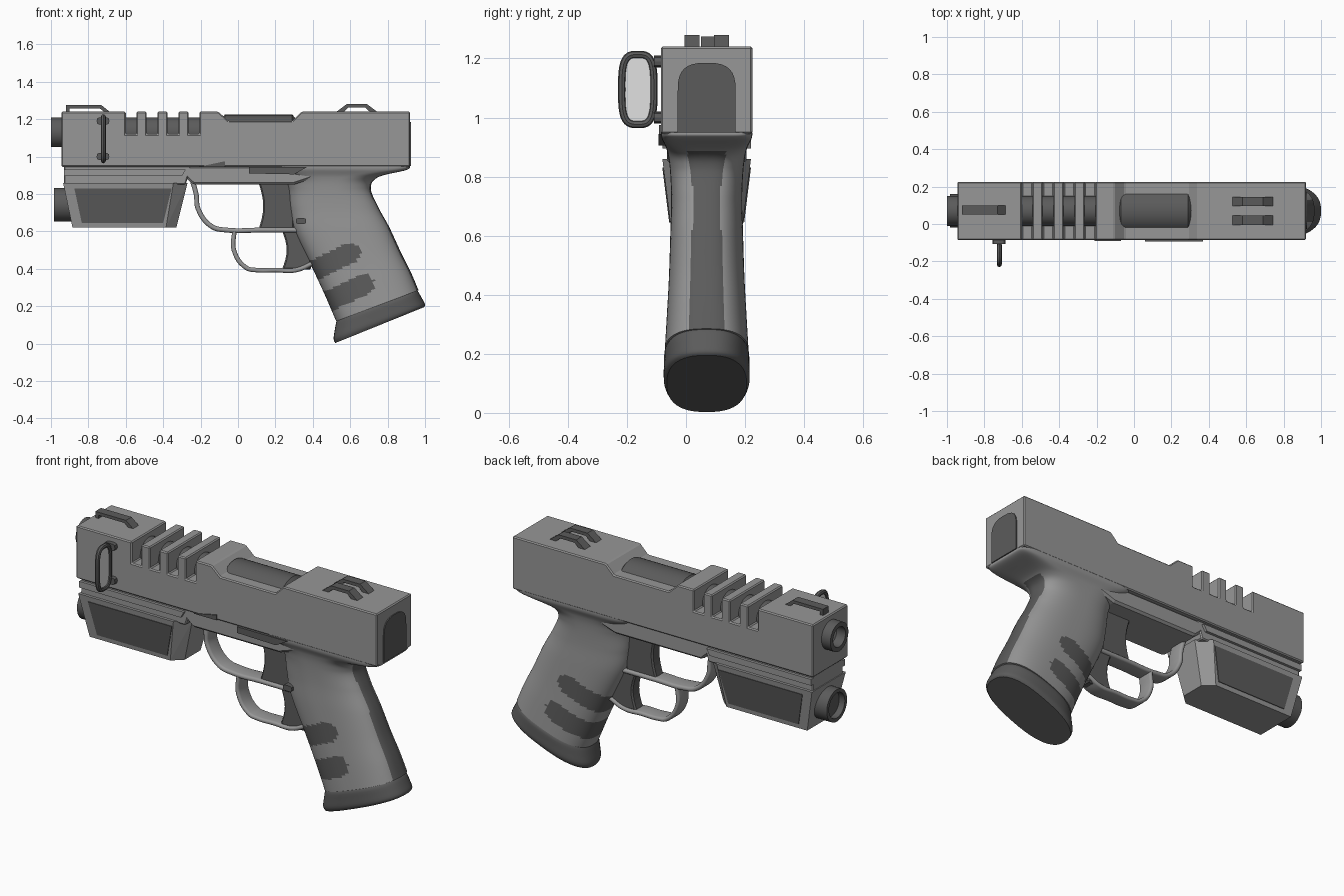
import bpy, bmesh, math
from mathutils import Vector

if "Cube" in bpy.data.objects:
    bpy.data.objects.remove(bpy.data.objects["Cube"])

MID = .07      # centre plane of the body in y
HALF = .155    # half width of the slide


def material(name, value):
    m = bpy.data.materials.new(name)
    m.use_nodes = True
    colour = (value, value, value, 1)
    m.diffuse_color = colour
    m.node_tree.nodes["Principled BSDF"].inputs["Base Color"].default_value = colour
    return m


grey = material("steel grey", .31)
dark = material("dark grey", .105)
pale = material("pale lens", .75)


def finish(name, bm, mats, smooth=False, bevel=0):
    bmesh.ops.recalc_face_normals(bm, faces=bm.faces)
    mesh = bpy.data.meshes.new(name)
    bm.to_mesh(mesh)
    bm.free()
    for m in mats:
        mesh.materials.append(m)
    if smooth:
        mesh.shade_smooth()
        mesh.set_sharp_from_angle(angle=math.radians(35))
    ob = bpy.data.objects.new(name, mesh)
    bpy.context.collection.objects.link(ob)
    if bevel:
        mod = ob.modifiers.new("edge", "BEVEL")
        mod.width = bevel
        mod.segments = 1
        mod.limit_method = "ANGLE"
    return ob


def prism(name, pts, lo, hi, mat, axis="y", bevel=0):
    """Extrude a side profile along y, or a cross profile along x."""
    place = (lambda a, b, d: (a, d, b)) if axis == "y" else (lambda a, b, d: (d, a, b))
    bm = bmesh.new()
    rings = [[bm.verts.new(place(a, b, d)) for a, b in pts] for d in (lo, hi)]
    bridge(bm, rings)
    return finish(name, bm, [mat], bevel=bevel)


def bridge(bm, rings, closed=False):
    pairs = list(zip(rings, rings[1:] + rings[:1] if closed else rings[1:]))
    for a, b in pairs:
        for i in range(len(a)):
            j = (i + 1) % len(a)
            bm.faces.new((a[i], a[j], b[j], b[i]))
    if not closed:
        bm.faces.new(rings[0])
        bm.faces.new(rings[-1])


def hull(name, pts, mat):
    bm = bmesh.new()
    for p in pts:
        bm.verts.new(p)
    bmesh.ops.convex_hull(bm, input=bm.verts)
    return finish(name, bm, [mat])


def lathe(name, profile, z, mat, closed=False):
    """Spin (x, radius) points around a lengthwise axis."""
    bm = bmesh.new()
    turn = [i * math.tau / 32 for i in range(32)]
    rings = [[bm.verts.new((x, MID + r * math.cos(t), z + r * math.sin(t))) for t in turn]
             for x, r in profile]
    bridge(bm, rings, closed)
    return finish(name, bm, [mat], smooth=True)


def power(v, e):
    return math.copysign(abs(v) ** e, v)


def oval(cy, cz, hy, hz, e, n=32):
    angles = [i * math.tau / n for i in range(n)]
    return [(cy + hy * power(math.cos(t), e), cz + hz * power(math.sin(t), e)) for t in angles]


def catmull(a, b, c, d, t):
    return [.5 * (2 * q + (r - p) * t + (2 * p - 5 * q + 4 * r - s) * t * t
                  + (3 * q - p - 3 * r + s) * t ** 3) for p, q, r, s in zip(a, b, c, d)]


def loft(sections, steps, sides):
    """Skin tilted ovals: front x, front z, back x, back z, half width, squareness."""
    rows, last = [], len(sections) - 1
    for i in range(last):
        four = [sections[max(0, min(last, i + k))] for k in (-1, 0, 1, 2)]
        rows += [catmull(*four, s / steps) for s in range(steps)]
    rows.append(sections[-1])
    bm = bmesh.new()
    rings = []
    for fx, fz, bx, bz, w, n in rows:
        ring = []
        for u, v in oval(0, 0, 1, 1, 2 / n, sides):
            ring.append(bm.verts.new(((fx + bx + u * (bx - fx)) / 2, MID + w * v,
                                      (fz + bz + u * (bz - fz)) / 2)))
        rings.append(ring)
    bridge(bm, rings)
    bm.normal_update()
    return bm


def curve(name, pts, mat, thick, depth=0, closed=False):
    """Bent band in the side plane, or a closed round loop."""
    cu = bpy.data.curves.new(name, "CURVE")
    cu.dimensions = "3D" if closed else "2D"
    cu.fill_mode = "FULL" if closed else "NONE"
    cu.bevel_depth, cu.bevel_resolution, cu.extrude = thick, 2, depth
    sp = cu.splines.new("BEZIER")
    sp.bezier_points.add(len(pts) - 1)
    sp.use_cyclic_u = closed
    sp.resolution_u = 6
    for bp, (a, b) in zip(sp.bezier_points, pts):
        bp.co = (0, a, b) if closed else (a, b, 0)
        bp.handle_left_type = bp.handle_right_type = "AUTO"
    tmp = bpy.data.objects.new(name + "_path", cu)
    mesh = bpy.data.meshes.new_from_object(tmp)
    bpy.data.objects.remove(tmp)
    bm = bmesh.new()
    bm.from_mesh(mesh)
    bpy.data.meshes.remove(mesh)
    for v in bm.verts:
        x, y, z = v.co
        v.co = (x - .72, y, z) if closed else (x, MID - z, y)
    for f in bm.faces:
        f.material_index = 0
    return finish(name, bm, [mat], smooth=True)


# Slide with four vents and the ejection cut
top, bottom = 1.24, .945
outline = [(-.945, bottom), (-.945, top)]
for i in range(4):
    x = -.6 + i * .112
    outline += [(x, top), (x, 1.12), (x + .058, 1.12), (x + .058, top)]
outline += [(-.105, top), (-.05, 1.19), (.29, 1.19), (.34, top), (.92, top), (.92, bottom)]
prism("slide", outline, MID - HALF, MID + HALF, grey, bevel=.006)
lathe("chamber_hood", [(-.1, .1), (-.07, .135), (.29, .135), (.32, .1)], 1.09, dark)
arch = [(MID - .098, .95)] + [p for p in reversed(oval(MID, 1.09, .098, .095, .7)) if p[1] >= 1.09]
prism("slide_end_plate", arch + [(MID + .098, .95)], .917, .926, dark, "x")

# Barrel with an open muzzle
lathe("barrel", [(-1, .08), (-.1, .08), (-.1, .055), (-1, .055)], 1.13, dark, closed=True)

# Sights
prism("front_sight", [(-.92, 1.235), (-.92, 1.275), (-.73, 1.275), (-.68, 1.235), (-.71, 1.235),
                      (-.74, 1.258), (-.9, 1.258), (-.9, 1.235)], .05, .1, dark)
for side, y in (("right", -.005), ("left", .095)):
    prism(side + "_rear_sight", [(.52, 1.235), (.58, 1.28), (.69, 1.28), (.75, 1.235), (.71, 1.235),
                                 (.68, 1.262), (.59, 1.262), (.56, 1.235)], y, y + .05, dark)

# Side loop with its lens and clips
loop = (-.163, 1.095, .054, .118)
curve("side_loop", oval(*loop, .6, 24), dark, .013, closed=True)
prism("loop_lens", oval(*loop, .6, 24), -.724, -.716, pale, "x")
for place, z in (("lower", 1.0), ("upper", 1.19)):
    prism(place + "_loop_clip", oval(-.722, z, .034, .02, .6, 12), -.108, -.08, dark)

# Frame under the slide
prism("frame", [(-.3, .95), (-.3, .905), (-.24, .85), (.3, .85), (.45, .9), (.45, .95)],
      MID - .135, MID + .135, grey, bevel=.012)
prism("accessory_rail", [(-.93, .95), (-.93, .85), (-.28, .85), (-.25, .95)],
      MID - .135, MID + .135, grey, bevel=.006)
prism("rail_lip", [(-.93, .93), (-.93, .895), (-.3, .895), (-.28, .93)],
      MID - .15, MID + .15, grey)
prism("slide_stop", [(.06, .945), (.06, .91), (.3, .905), (.37, .945)], -.093, -.07, dark)
prism("takedown_lever", [(-.21, .945), (-.07, .975), (-.07, .945)], -.091, -.08, dark)

# Grip, with side pads and back strap coloured by position
bm = loft([(.2, .95, .92, .95, .155, 12), (.21, .93, .9, .928, .152, 9),
           (.25, .89, .75, .89, .135, 4), (.27, .83, .71, .83, .125, 2.8),
           (.28, .72, .75, .73, .12, 2.6), (.305, .6, .81, .62, .123, 2.6),
           (.39, .42, .87, .49, .128, 2.6), (.46, .27, .925, .38, .135, 2.6),
           (.525, .12, .965, .285, .142, 2.6)], 14, 112)
pads = [(Vector((.3, .34)), Vector((.6, .485))), (Vector((.37, .175)), Vector((.675, .315)))]
for f in bm.faces:
    c = f.calc_center_median()
    for a, b in pads:
        p, d = Vector((c.x, c.z)) - a, b - a
        t = max(0, min(1, p.dot(d) / d.dot(d)))
        if (p - d * t).length < .055:
            f.material_index = 1
    strap = .045 + (.14 * (c.z - .74) if c.z > .74 else .035 * (.74 - c.z))
    back = c.x > .7 + max(0, .72 - c.z) * .4
    if back and .27 < c.z < .885 and abs(c.y - MID) < strap:
        f.material_index = 1
finish("grip", bm, [grey, dark], smooth=True)

# Magazine base
bm = loft([(.53, .13, .955, .285, .13, 2.5), (.525, .115, .965, .275, .143, 2.5),
           (.517, .07, .985, .24, .145, 2.5), (.511, .025, 1, .21, .145, 2.5),
           (.52, .003, .995, .195, .135, 2.5)], 3, 48)
finish("magazine_base", bm, [dark], smooth=True)
prism("magazine_button", oval(.337, .655, .028, .016, .6, 16), -.045, MID, dark)

# Two guards and two triggers
curve("upper_guard", [(-.25, .89), (-.224, .8), (-.213, .72), (-.14, .626), (-.06, .607),
                      (.12, .607), (.32, .607)], grey, .013, .035)
curve("lower_guard", [(-.02, .6), (-.022, .5), (.045, .405), (.1, .393), (.2, .393),
                      (.31, .393), (.4, .43)], grey, .012, .035)
for name, x, low, high, back in (("upper_trigger", .11, .61, .86, .3),
                                 ("lower_trigger", .235, .395, .605, .39)):
    edge = []
    for i in range(9):
        t = i / 8
        edge.append((x + .025 * math.sin(math.pi * t), low + (high - low) * t))
    prism(name, edge + [(back, high), (back, low)], MID - .035, MID + .035, dark, bevel=.008)

# Under-barrel lamp
body = []
for s in (-1, 1):
    for x, w, z in ((-.935, .15, .86), (-.345, .15, .86), (-.27, .09, .86),
                    (-.885, .12, .62), (-.385, .12, .62), (-.33, .07, .62)):
        body.append((x, MID + s * w, z))
hull("lamp_body", body, grey)
for side, s in (("right", -1), ("left", 1)):
    panel = []
    for x, w, z in ((-.875, .146, .83), (-.355, .146, .83), (-.4, .123, .645), (-.835, .123, .645)):
        panel += [(x, MID + s * (w + d), z) for d in (-.003, .004)]
    hull(side + "_lamp_panel", panel, dark)
lathe("lamp_tube", [(-.985, .09), (-.86, .09), (-.86, .07), (-.985, .07)], .742, dark, closed=True)
lathe("lamp_lens", [(-.95, .072), (-.87, .072)], .742, dark)
